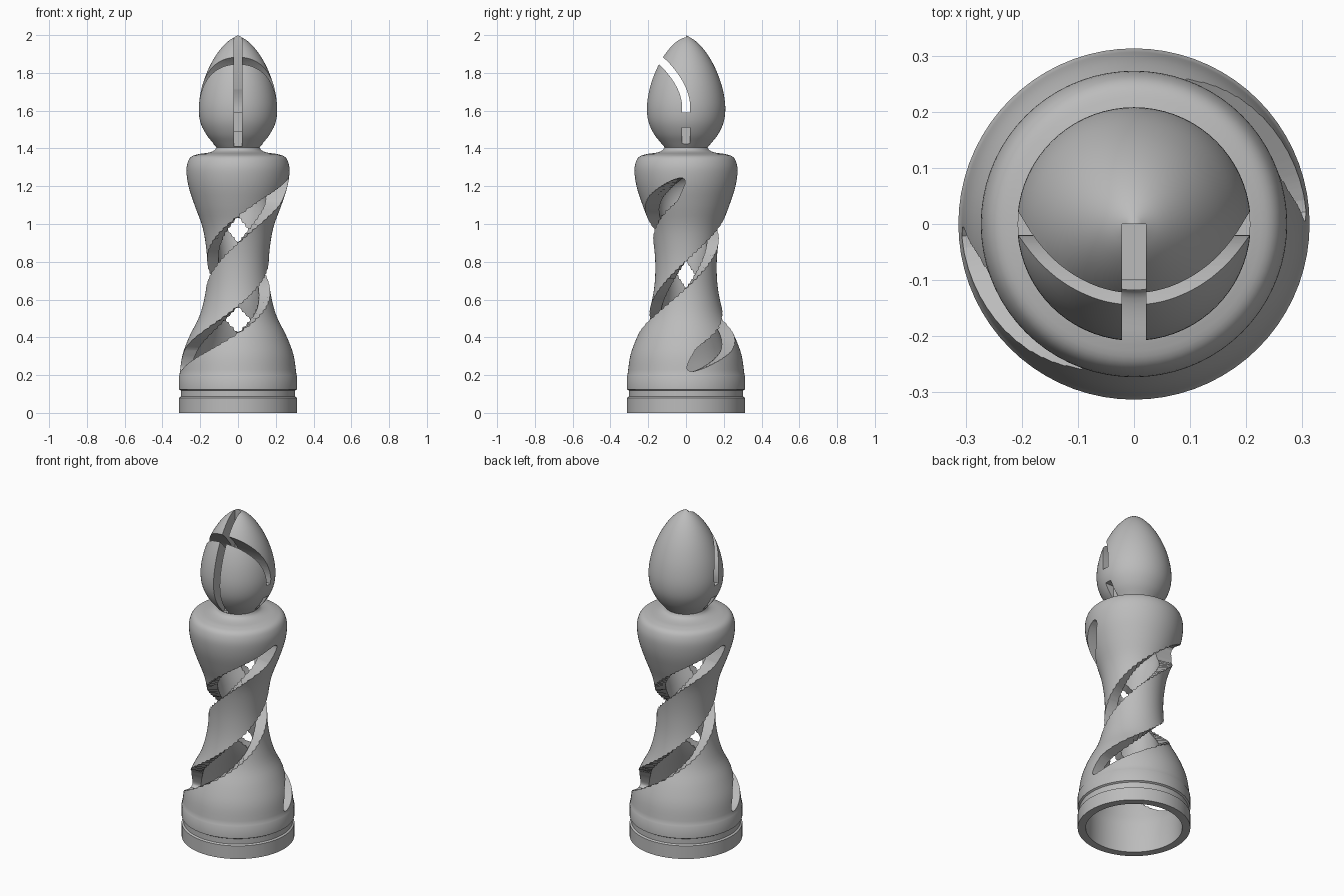
import bpy, bmesh
from math import sin, cos, pi, radians, hypot
from mathutils import Vector

cube = bpy.data.objects.get("Cube")
if cube:
    bpy.data.objects.remove(cube, do_unlink=True)

grey = bpy.data.materials.new("plain grey")
grey.use_nodes = True
grey.diffuse_color = (0.5, 0.5, 0.5, 1)
grey.node_tree.nodes["Principled BSDF"].inputs["Base Color"].default_value = (0.5, 0.5, 0.5, 1)


def make(name, bm):
    bmesh.ops.recalc_face_normals(bm, faces=bm.faces)
    mesh = bpy.data.meshes.new(name)
    bm.to_mesh(mesh)
    bm.free()
    mesh.materials.append(grey)
    ob = bpy.data.objects.new(name, mesh)
    bpy.context.collection.objects.link(ob)
    return ob


def curve(points, steps=4):
    """Smooth curve through the points."""
    pts = [Vector(p) for p in points]
    pts = [2 * pts[0] - pts[1]] + pts + [2 * pts[-1] - pts[-2]]
    out = []
    for a, b, c, d in zip(pts, pts[1:], pts[2:], pts[3:]):
        for i in range(steps):
            t = i / steps
            out.append(0.5 * (2 * b + (c - a) * t + (2 * a - 5 * b + 4 * c - d) * t * t
                              + (3 * b - a - 3 * c + d) * t ** 3))
    return out + [pts[-2]]


def lathe(name, profile, seg=72):
    """Turn a radius/height profile; a zero radius closes to a point."""
    bm = bmesh.new()
    rings = []
    for r, z in profile:
        if r < 1e-4:
            rings.append([bm.verts.new((0, 0, z))] * seg)
        else:
            rings.append([bm.verts.new((r * cos(2 * pi * i / seg), r * sin(2 * pi * i / seg), z))
                          for i in range(seg)])
    pairs = list(zip(rings, rings[1:]))
    for a, b in pairs:
        for i in range(seg):
            j = (i + 1) % seg
            quad = list(dict.fromkeys((a[i], a[j], b[j], b[i])))
            if len(quad) > 2:
                bm.faces.new(quad)
    return make(name, bm)


def loft(name, sections):
    """Skin matching closed sections and cap both ends."""
    bm = bmesh.new()
    rows = [[bm.verts.new(p) for p in s] for s in sections]
    n = len(rows[0])
    for a, b in zip(rows, rows[1:]):
        for i in range(n):
            bm.faces.new((a[i], a[(i + 1) % n], b[(i + 1) % n], b[i]))
    bm.faces.new(rows[0][::-1])
    bm.faces.new(rows[-1])
    return make(name, bm)


def box(name, x0, x1, y0, y1, z0, z1):
    return loft(name, [[(x0, y0, z), (x1, y0, z), (x1, y1, z), (x0, y1, z)] for z in (z0, z1)])


def cut(ob, cutters):
    bpy.context.view_layer.objects.active = ob
    for c in cutters:
        c.hide_render = True
        mod = ob.modifiers.new("cut", 'BOOLEAN')
        mod.operation = 'DIFFERENCE'
        mod.solver = 'EXACT'
        mod.object = c
        bpy.ops.object.modifier_apply(modifier=mod.name)
        bpy.data.objects.remove(c, do_unlink=True)


def smooth(ob):
    bpy.ops.object.select_all(action='DESELECT')
    ob.select_set(True)
    bpy.context.view_layer.objects.active = ob
    bpy.ops.object.shade_smooth_by_angle(angle=radians(32))


# Hollow turned body with grooved base
outer = curve([(.31, .2), (.293, .31), (.255, .41), (.205, .51), (.175, .62), (.163, .73),
               (.166, .85), (.187, .98), (.23, 1.1), (.262, 1.2), (.273, 1.28),
               (.265, 1.33), (.245, 1.358), (.205, 1.371)])
neck = curve([(.205, 1.371), (.155, 1.378), (.125, 1.39), (.113, 1.41)], 3)[1:]
inner = curve([(.268, .18), (.23, .3), (.165, .45), (.118, .6), (.102, .73), (.108, .88),
               (.13, 1.0), (.15, 1.12), (.13, 1.21), (.07, 1.26), (0, 1.27)], 3)
base = [(.268, 0), (.313, 0), (.313, .08), (.303, .086), (.303, .119), (.313, .125), (.313, .195)]
body = lathe("twisted_body", [(0, 1.41)] + neck[::-1] + outer[::-1] + base[::-1] + inner)

# Two helical openings: offset from the waist, centre angle, half angle
waist = .732
half = [(0, 0, 29), (.09, 34, 29), (.18, 68, 29), (.27, 102, 28), (.37, 137, 27),
        (.42, 151, 22), (.47, 164, 14), (.498, 171, 8), (.512, 174, 2)]
helix = curve([(-d, -a, h) for d, a, h in half[:0:-1]] + half, 4)


def wedge(d, angle, spread, turn):
    spread = max(spread, 1)
    across = [angle + turn + spread * k for k in (-1, -.5, 0, .5, 1)]
    pts = [(.42, t) for t in across] + [(.05, t) for t in across[::-1]]
    return [(r * cos(radians(t)), r * sin(radians(t)), waist + d) for r, t in pts]


cut(body, [loft("helix_cutter", [wedge(*s, turn) for s in helix]) for turn in (0, 180)])
smooth(body)

# Pointed head
head = lathe("head", [(0, 1.385)] + curve([
    (.105, 1.395), (.135, 1.43), (.17, 1.475), (.198, 1.535), (.208, 1.6), (.203, 1.67),
    (.184, 1.75), (.15, 1.835), (.105, 1.91), (.055, 1.965), (0, 2.0)]))

# Curved slit running right across the head
path = curve([(0, 1.59), (0, 1.64), (-.015, 1.7), (-.045, 1.76), (-.085, 1.815),
              (-.13, 1.862), (-.21, 1.92)], 3)
left, right = [], []
for i, p in enumerate(path):
    t = path[min(i + 1, len(path) - 1)] - path[max(i - 1, 0)]
    n = Vector((-t.y, t.x)) / hypot(*t) * .021
    left.append(p + n)
    right.append(p - n)
outline = left + right[::-1]
slit = loft("slit_cutter", [[(x, p.x, p.y) for p in outline] for x in (-.4, .4)])

# Upright front slot, its lower step, and short side grooves
w = .021
cut(head, [slit,
           box("slot_cutter", -w, w, -.4, 0, 1.49, 2.1),
           box("step_cutter", -w, w, -.4, -.1, 1.41, 1.5),
           box("groove_cutter", .13, .4, -w, w, 1.42, 1.51),
           box("groove_cutter", -.4, -.13, -w, w, 1.42, 1.51)])
smooth(head)
